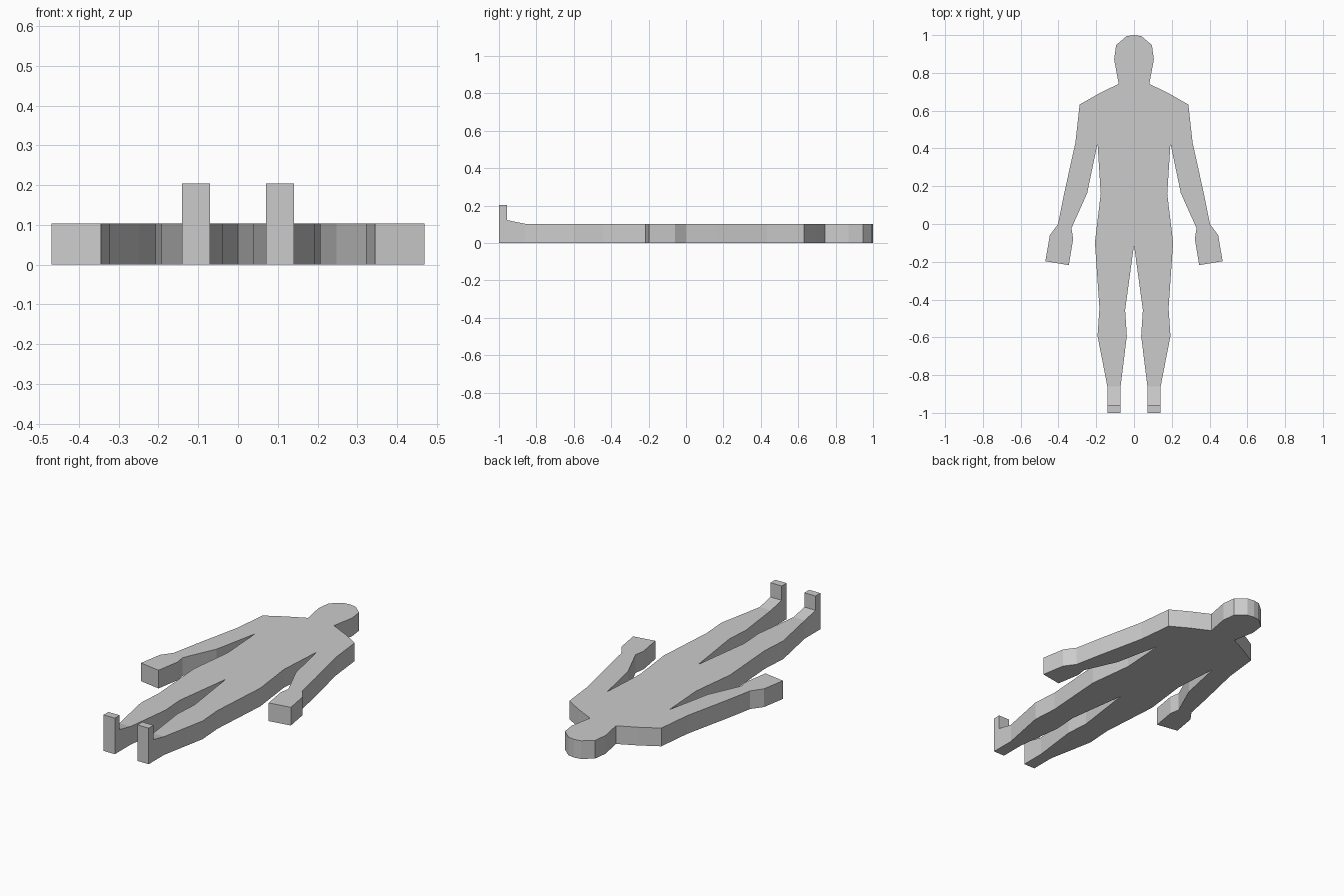
import bpy, bmesh
from mathutils import Vector

if "Cube" in bpy.data.objects:
    bpy.data.objects.remove(bpy.data.objects["Cube"])

T = 0.103            # slab thickness
ANKLE = -0.86        # where the feet join the legs
FOOT_X = (0.071, 0.141)

# Right half of the outline, crown to crotch
half = [
    (0.04, 0.994), (0.095, 0.947), (0.105, 0.87), (0.081, 0.742),       # head
    (0.187, 0.69), (0.288, 0.632), (0.31, 0.432), (0.37, 0.16),         # shoulder, arm
    (0.402, 0.0), (0.446, -0.06), (0.469, -0.197), (0.345, -0.218),     # hand
    (0.322, -0.08), (0.331, -0.022), (0.248, 0.163), (0.193, 0.427),    # inner arm
    (0.176, 0.16), (0.207, -0.097), (0.183, -0.445), (0.193, -0.593),   # side, leg
    (FOOT_X[1], ANKLE), (FOOT_X[0], ANKLE),                             # ankle
    (0.038, -0.593), (0.047, -0.455),                                   # inner leg
]
outline = ([(0, 1.0)] + half + [(0, -0.11)]
           + [(-x, y) for x, y in reversed(half)])

# Side profile of a foot (y, z)
foot = [(ANKLE, 0), (ANKLE, T), (-0.957, 0.123), (-0.957, 0.204),
        (-1, 0.204), (-1, 0)]

bm = bmesh.new()


def prism(points, offset):
    """Closed prism from a flat outline."""
    a = [bm.verts.new(p) for p in points]
    b = [bm.verts.new(Vector(p) + Vector(offset)) for p in points]
    bm.faces.new(a)
    bm.faces.new(b)
    for i in range(len(a)):
        j = (i + 1) % len(a)
        bm.faces.new((a[i], a[j], b[j], b[i]))


# Body slab and the two feet
prism([(x, y, 0) for x, y in outline], (0, 0, T))
width = FOOT_X[1] - FOOT_X[0]
for s in (-1, 1):
    prism([(s * FOOT_X[0], y, z) for y, z in foot], (s * width, 0, 0))

# Open the ankle joint so body and feet become one shell
joint = [f for f in bm.faces if all(abs(v.co.y - ANKLE) < 1e-5 for v in f.verts)]
bmesh.ops.delete(bm, geom=joint, context='FACES')
bmesh.ops.remove_doubles(bm, verts=bm.verts[:], dist=1e-4)
bmesh.ops.recalc_face_normals(bm, faces=bm.faces[:])

mesh = bpy.data.meshes.new("human_figure")
bm.to_mesh(mesh)
bm.free()
bpy.context.collection.objects.link(bpy.data.objects.new("human_figure", mesh))
